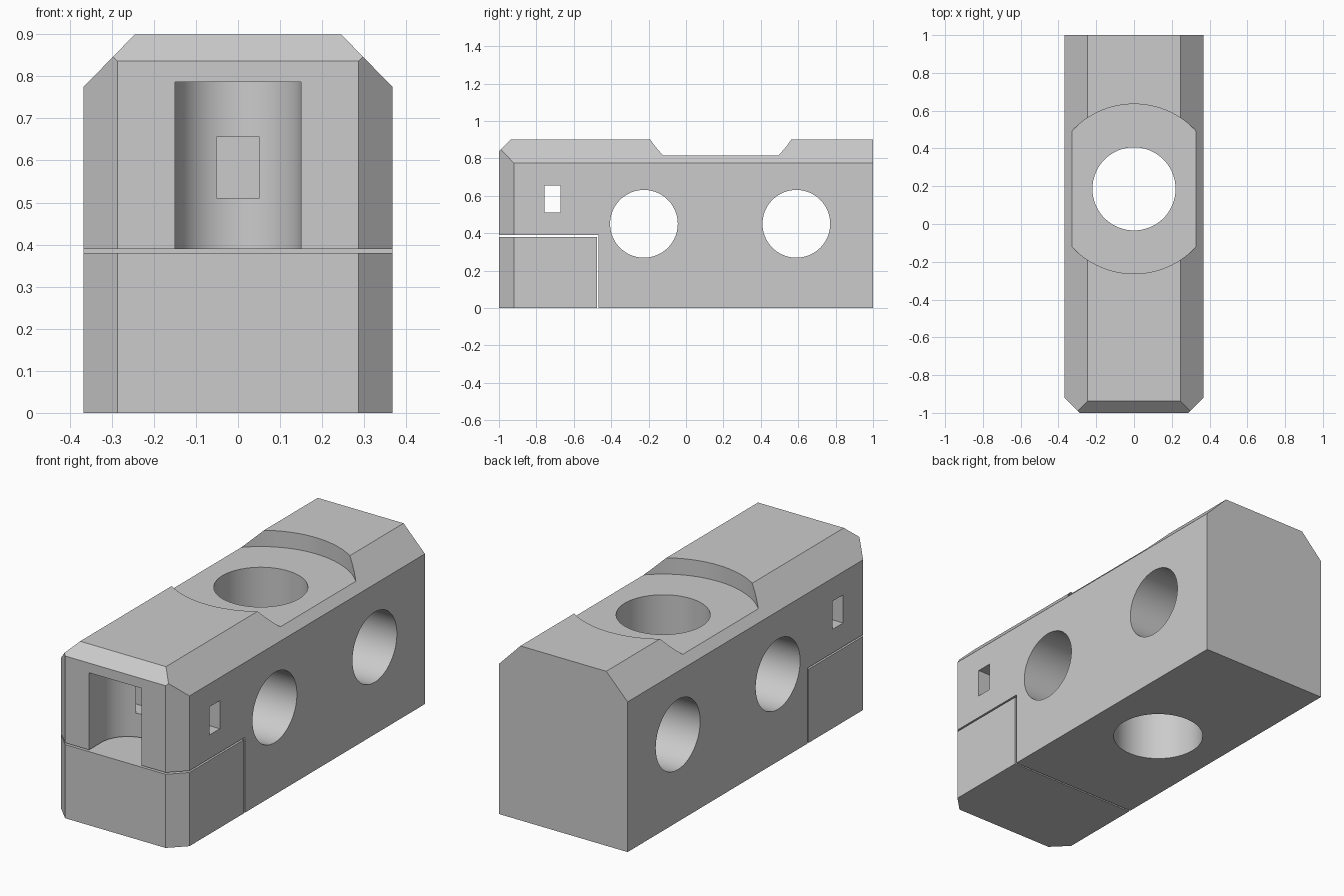
import bpy, bmesh, math
from mathutils import Vector, Matrix

cube = bpy.data.objects.get("Cube")
if cube:
    bpy.data.objects.remove(cube, do_unlink=True)

HALF_WIDTH, HEIGHT = 0.367, 0.9

grey = bpy.data.materials.new("light_grey")
grey.use_nodes = True
colour = (0.6, 0.6, 0.6, 1)
grey.diffuse_color = colour
grey.node_tree.nodes["Principled BSDF"].inputs["Base Color"].default_value = colour


def finish(name, bm):
    bmesh.ops.recalc_face_normals(bm, faces=bm.faces)
    mesh = bpy.data.meshes.new(name)
    bm.to_mesh(mesh)
    bm.free()
    mesh.materials.append(grey)
    obj = bpy.data.objects.new(name, mesh)
    bpy.context.collection.objects.link(obj)
    return obj


def box_mesh(low, high):
    bm = bmesh.new()
    low, high = Vector(low), Vector(high)
    size = Matrix.Diagonal((*(high - low), 1))
    bmesh.ops.create_cube(bm, size=1, matrix=Matrix.Translation((low + high) / 2) @ size)
    return bm


def slice_off(bm, point, normal):
    """Cut away everything beyond a plane and cap the cut."""
    geom = bm.verts[:] + bm.edges[:] + bm.faces[:]
    cut = bmesh.ops.bisect_plane(bm, geom=geom, plane_co=point, plane_no=normal, clear_outer=True)
    edges = [e for e in cut["geom_cut"] if isinstance(e, bmesh.types.BMEdge)]
    bmesh.ops.holes_fill(bm, edges=edges, sides=0)


def cylinder(name, centre, radius, depth, axis="Z"):
    bm = bmesh.new()
    turn = Matrix.Rotation(math.pi / 2, 4, "Y") if axis == "X" else Matrix()
    bmesh.ops.create_cone(bm, cap_ends=True, segments=96, radius1=radius, radius2=radius,
                          depth=depth, matrix=Matrix.Translation(centre) @ turn)
    return finish(name, bm)


def slot(name, radius, y_front, y_centre, z_low, z_high):
    """Straight-sided slot with a half-round back."""
    bm = bmesh.new()
    outline = [(-radius, y_front), (radius, y_front)]
    steps = 40
    for i in range(steps + 1):
        a = math.pi * i / steps
        outline.append((radius * math.cos(a), y_centre + radius * math.sin(a)))
    face = bm.faces.new([bm.verts.new((x, y, z_low)) for x, y in outline])
    top = bmesh.ops.extrude_face_region(bm, geom=[face])
    verts = [v for v in top["geom"] if isinstance(v, bmesh.types.BMVert)]
    bmesh.ops.translate(bm, verts=verts, vec=(0, 0, z_high - z_low))
    return finish(name, bm)


def chamfer_front_corners(bm):
    for side in (-1, 1):
        slice_off(bm, (side * 0.287, -1, 0), (side, -1, 0))


def smooth(obj):
    bpy.ops.object.select_all(action="DESELECT")
    obj.select_set(True)
    bpy.context.view_layer.objects.active = obj
    bpy.ops.object.shade_smooth_by_angle(angle=math.radians(30))


# Main body with bevelled top and front edges
bm = box_mesh((-HALF_WIDTH, -1, 0), (HALF_WIDTH, 1, HEIGHT))
chamfer_front_corners(bm)
for side in (-1, 1):
    slice_off(bm, (side * 0.245, 0, HEIGHT), (side * 0.125, 0, 0.122))
slice_off(bm, (0, -0.937, HEIGHT), (0, -1, 1))
body = finish("main_body", bm)

# Openings: lower step, round seat, bores, front slot and side window
cutters = [
    finish("step_cutter", box_mesh((-1, -1.2, -0.2), (1, -0.467, 0.389))),
    cylinder("seat_cutter", (0, 0.186, 1.016), 0.449, 0.4),
    cylinder("vertical_bore_cutter", (0, 0.186, 0.5), 0.22, 2),
    cylinder("front_bore_cutter", (0, -0.225, 0.45), 0.181, 2, "X"),
    cylinder("back_bore_cutter", (0, 0.59, 0.45), 0.181, 2, "X"),
    slot("slot_cutter", 0.15, -1.2, -0.898, 0.2, 0.787),
    finish("window_cutter", box_mesh((-1, -0.757, 0.511), (1, -0.672, 0.656))),
]
for cutter in cutters:
    cutter.hide_render = True
    mod = body.modifiers.new(cutter.name, "BOOLEAN")
    mod.operation, mod.solver, mod.object = "DIFFERENCE", "EXACT", cutter
    bpy.context.view_layer.objects.active = body
    bpy.ops.object.modifier_apply(modifier=mod.name)
    bpy.data.objects.remove(cutter, do_unlink=True)
smooth(body)

# Separate lower front block, leaving a thin gap to the body
bm = box_mesh((-HALF_WIDTH, -1, 0), (HALF_WIDTH, -0.476, 0.38))
chamfer_front_corners(bm)
smooth(finish("lower_front_block", bm))
